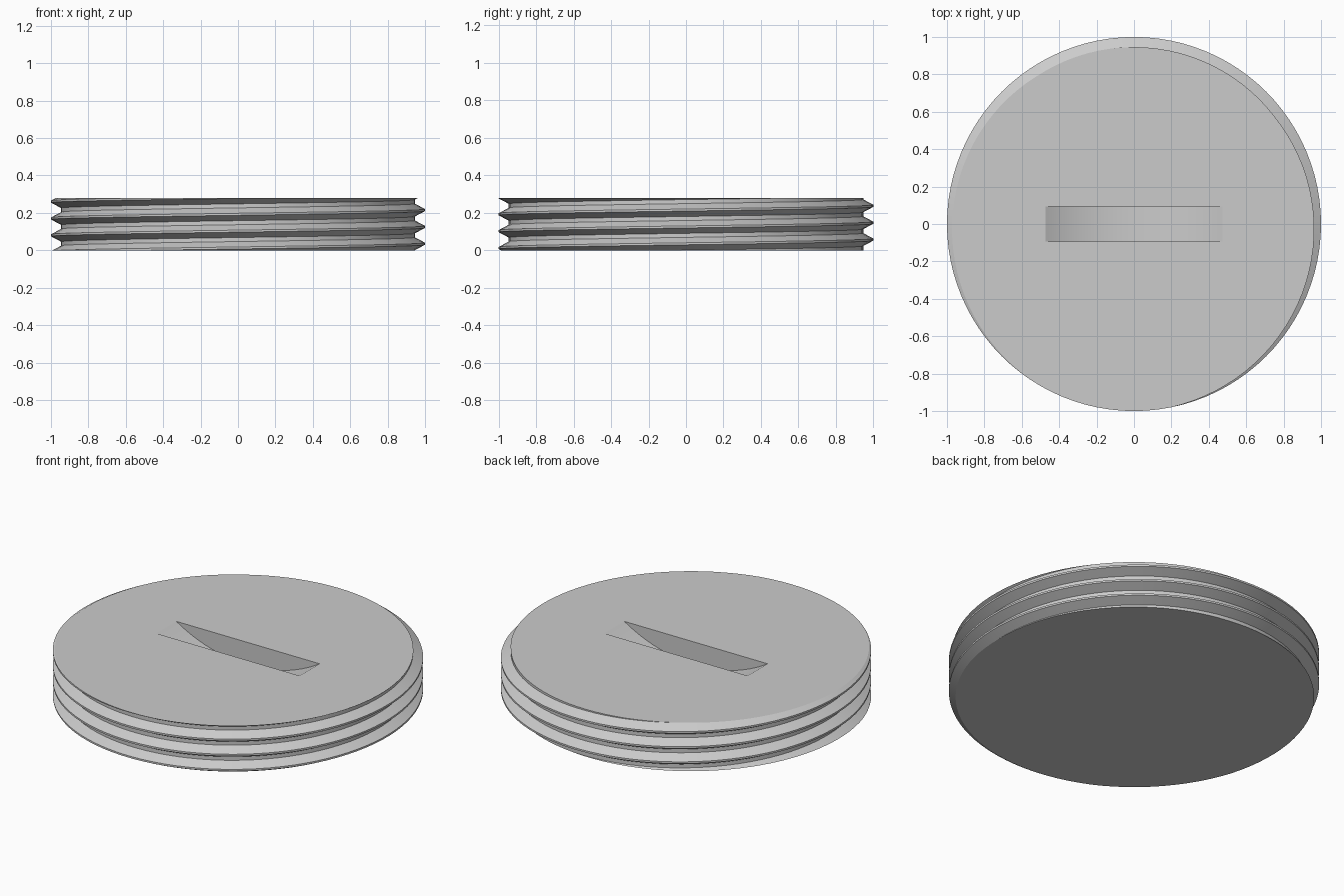
import bpy, bmesh, math

cube = bpy.data.objects.get("Cube")
if cube:
    bpy.data.objects.remove(cube)

HEIGHT, PITCH, CREST, ROOT = 0.28, 0.09, 1.0, 0.946
SIDES, TURNS, FIRST_CREST = 96, 7, 0.035
# One thread tooth: height as a share of the pitch, and radius
TOOTH = [(-0.06, CREST), (0.06, CREST), (0.38, ROOT), (0.62, ROOT)]

grey = bpy.data.materials.new("plain grey")
grey.use_nodes = True
colour = (0.6, 0.6, 0.6, 1)
grey.diffuse_color = colour
grey.node_tree.nodes["Principled BSDF"].inputs["Base Color"].default_value = colour


def make_object(name, bm):
    bmesh.ops.recalc_face_normals(bm, faces=bm.faces)
    mesh = bpy.data.meshes.new(name)
    bm.to_mesh(mesh)
    bm.free()
    mesh.materials.append(grey)
    obj = bpy.data.objects.new(name, mesh)
    bpy.context.collection.objects.link(obj)
    return obj


# Threaded plug: a helical wall, cut flat at both ends and capped
bm = bmesh.new()
columns = []
for i in range(SIDES):
    a = math.tau * i / SIDES
    column = []
    for turn in range(TURNS):
        for share, r in TOOTH:
            z = FIRST_CREST + PITCH * (i / SIDES + turn - 2 + share)
            column.append(bm.verts.new((r * math.cos(a), r * math.sin(a), z)))
    columns.append(column)
for i, column in enumerate(columns):
    # The last column meets the first one a full tooth higher up
    nxt = columns[i + 1] if i + 1 < SIDES else columns[0][len(TOOTH):]
    for j in range(min(len(column), len(nxt)) - 1):
        bm.faces.new((column[j], nxt[j], nxt[j + 1], column[j + 1]))
for z, up in ((0, -1), (HEIGHT, 1)):
    bmesh.ops.bisect_plane(bm, geom=bm.verts[:] + bm.edges[:] + bm.faces[:], dist=1e-6,
                           plane_co=(0, 0, z), plane_no=(0, 0, up), clear_outer=True)
    rim = [e for e in bm.edges if e.is_boundary and all(abs(v.co.z - z) < 1e-4 for v in e.verts)]
    bmesh.ops.contextual_create(bm, geom=rim)
plug = make_object("threaded_plug", bm)

# Slot cutter: a round-bottomed wedge
HALF, WIDTH, DEPTH, STEPS = 0.473, 0.094, 0.135, 24
radius = (HALF ** 2 + DEPTH ** 2) / (2 * DEPTH)
sweep = math.asin(HALF / radius)
bm = bmesh.new()
outline = [(HALF, HEIGHT + 0.1), (-HALF, HEIGHT + 0.1)]
for i in range(STEPS + 1):
    a = sweep * (2 * i / STEPS - 1)
    outline.append((radius * math.sin(a), HEIGHT - DEPTH + radius * (1 - math.cos(a))))
side = bm.faces.new([bm.verts.new((x, -WIDTH, z)) for x, z in outline])
extruded = bmesh.ops.extrude_face_region(bm, geom=[side])["geom"]
bmesh.ops.translate(bm, vec=(0, 2 * WIDTH, 0),
                    verts=[g for g in extruded if isinstance(g, bmesh.types.BMVert)])
cutter = make_object("slot_cutter", bm)
cutter.hide_render = True

# Cut the slot, then drop the cutter
cut = plug.modifiers.new("slot", "BOOLEAN")
cut.operation, cut.solver, cut.object = "DIFFERENCE", "EXACT", cutter
bpy.ops.object.select_all(action="DESELECT")
plug.select_set(True)
bpy.context.view_layer.objects.active = plug
bpy.ops.object.modifier_apply(modifier=cut.name)
bpy.data.objects.remove(cutter)
bpy.ops.object.shade_smooth_by_angle(angle=math.radians(25))
